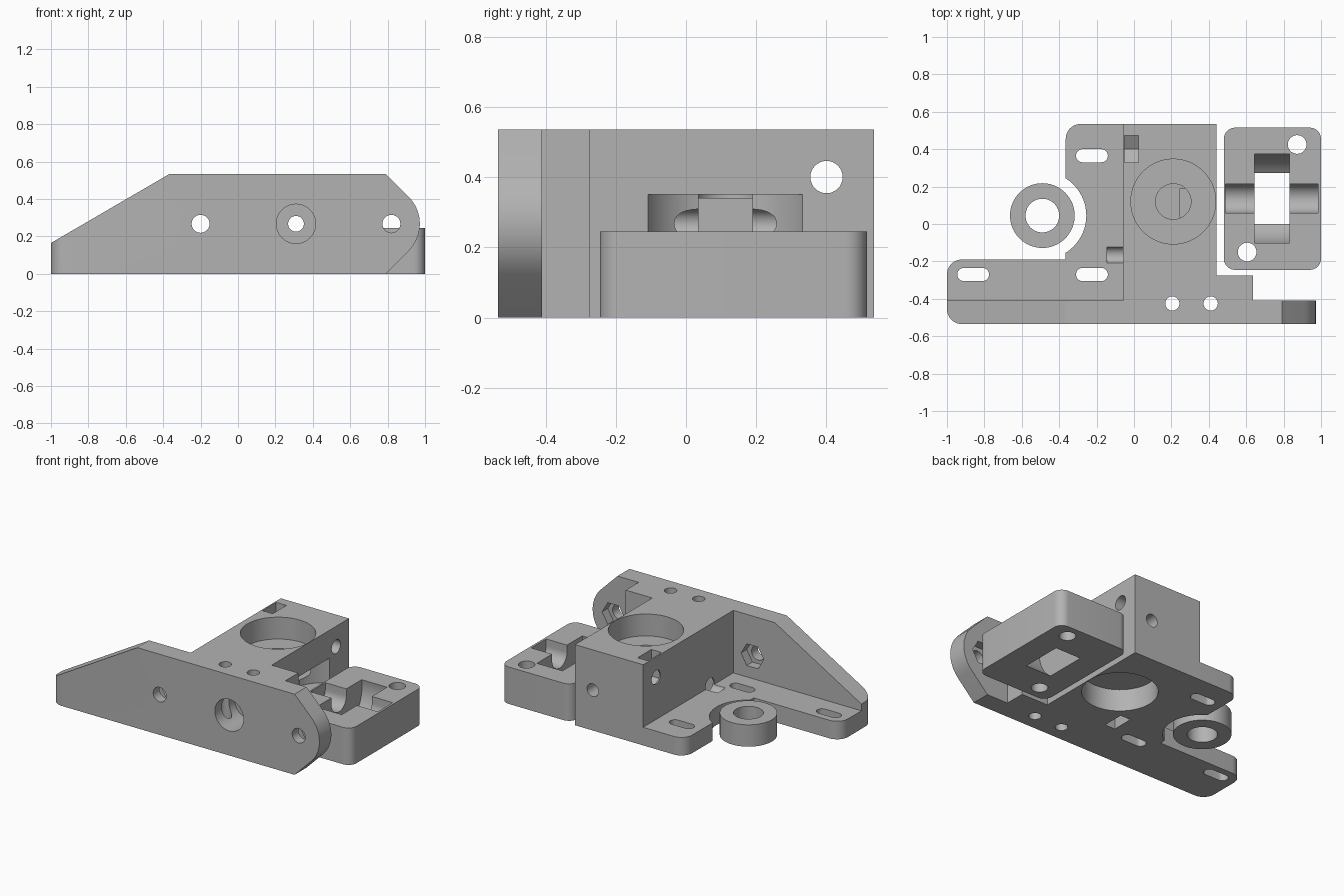
import bpy, bmesh, math
from mathutils import Vector

if "Cube" in bpy.data.objects:
    bpy.data.objects.remove(bpy.data.objects["Cube"], do_unlink=True)

# One plain grey for every part
grey = bpy.data.materials.new("plain_grey")
grey.use_nodes = True
grey.diffuse_color = (0.45, 0.45, 0.45, 1)
grey.node_tree.nodes["Principled BSDF"].inputs["Base Color"].default_value = grey.diffuse_color


def outline(points, steps=10):
    """Closed outline from (u, v) or (u, v, fillet radius) corners."""
    result = []
    for i, corner in enumerate(points):
        p = Vector(corner[:2])
        if len(corner) == 2:
            result.append(p)
            continue
        a = (Vector(points[i - 1][:2]) - p).normalized()
        b = (Vector(points[(i + 1) % len(points)][:2]) - p).normalized()
        half = a.angle(b) / 2
        r = corner[2]
        centre = p + (a + b).normalized() * r / math.sin(half)
        start = p + a * r / math.tan(half) - centre
        end = p + b * r / math.tan(half) - centre
        sweep = math.atan2(start.x * end.y - start.y * end.x, start.dot(end))
        for k in range(steps + 1):
            t = sweep * k / steps
            c, s = math.cos(t), math.sin(t)
            result.append(centre + Vector((start.x * c - start.y * s, start.x * s + start.y * c)))
    return result


def prism(name, points, axis, lo, hi):
    """Extrude a 2D outline along an axis between lo and hi."""
    place = {"x": lambda u, v, w: (w, u, v),
             "y": lambda u, v, w: (u, w, v),
             "z": lambda u, v, w: (u, v, w)}[axis]
    bm = bmesh.new()
    low, high = ([bm.verts.new(place(p[0], p[1], w)) for p in points] for w in (lo, hi))
    bm.faces.new(low)
    bm.faces.new(high)
    for i in range(len(points)):
        j = (i + 1) % len(points)
        bm.faces.new((low[i], low[j], high[j], high[i]))
    bmesh.ops.recalc_face_normals(bm, faces=bm.faces)
    mesh = bpy.data.meshes.new(name)
    bm.to_mesh(mesh)
    bm.free()
    mesh.materials.append(grey)
    ob = bpy.data.objects.new(name, mesh)
    bpy.context.collection.objects.link(ob)
    return ob


def rod(u, v, r, axis, lo, hi, sides=48, turn=0):
    ring = [(u + r * math.cos(turn + math.tau * k / sides),
             v + r * math.sin(turn + math.tau * k / sides)) for k in range(sides)]
    return prism("rod", ring, axis, lo, hi)


def rect(u0, u1, v0, v1, r=None):
    pts = [(u0, v0), (u1, v0), (u1, v1), (u0, v1)]
    return outline([p + (r,) for p in pts]) if r else pts


def combine(target, tools, operation):
    """Apply booleans in turn, then remove the helper solids."""
    for tool in tools:
        tool.hide_render = True
        mod = target.modifiers.new("shape", "BOOLEAN")
        mod.operation, mod.solver, mod.object = operation, "EXACT", tool
    graph = bpy.context.evaluated_depsgraph_get()
    mesh = bpy.data.meshes.new_from_object(target.evaluated_get(graph))
    target.modifiers.clear()
    target.data = mesh
    for tool in tools:
        bpy.data.objects.remove(tool, do_unlink=True)


TOP, MID, BACK, FRONT = 0.535, 0.2675, 0.535, -0.535

# Front wall with sloped left end, rounded right end
wall = prism("wall", outline([(-1, 0), (0.79, 0), (1.0575, MID, 0.205), (0.79, TOP),
                              (-0.365, TOP), (-1, 0.165)]), "y", FRONT, -0.41)
corner = prism("corner", outline([(-1, FRONT, 0.08), (1.1, FRONT), (1.1, -0.3), (-1, -0.3)]),
               "z", -0.1, 0.7)
combine(wall, [corner], "INTERSECT")

# Base plate and tall block
plate = prism("plate", outline([(-1, FRONT, 0.08), (0.2, FRONT), (0.2, BACK),
                                (-0.365, BACK, 0.08), (-0.365, -0.19), (-1, -0.19, 0.08)]),
              "z", 0, 0.12)
body = prism("bracket_body", [(-0.06, -0.45), (0.635, -0.45), (0.635, -0.275), (0.44, -0.275),
                              (0.44, BACK), (-0.06, BACK)], "z", 0, TOP)
combine(body, [plate, wall], "UNION")

# Plate clearance and mounting slots
cuts = [rod(-0.49, 0.045, 0.235, "z", -0.1, 0.3, 64)]
for x, y in ((-0.225, 0.365), (-0.225, -0.27), (-0.86, -0.27)):
    cuts.append(prism("slot", rect(x - 0.085, x + 0.085, y - 0.035, y + 0.035, 0.0345), "z", -0.1, 0.3))

# Bearing seats above and below, with a shallow shaft recess
cuts += [rod(0.21, 0.12, 0.227, "z", 0.39, 0.7, 64),
         rod(0.21, 0.12, 0.227, "z", -0.1, 0.145, 64),
         rod(0.21, 0.12, 0.095, "z", 0.34, 0.45)]

# Roller pocket in the right side of the block
cuts += [rod(0.55, 0.112, 0.246, "z", 0.185, 0.35, 64),
         prism("pocket", rect(0.245, 0.5, 0.035, 0.19), "z", 0.185, 0.35)]

# Long feed hole with front counterbore, and its two vertical pin holes
cuts += [rod(0.31, MID, 0.042, "y", -0.7, 0.7), rod(0.31, MID, 0.105, "y", -0.7, -0.33)]
cuts += [rod(x, -0.425, 0.038, "z", -0.1, 0.7, 24) for x in (0.205, 0.41)]

# Wall bolt holes with hexagonal nut recesses behind
for x in (-0.2, 0.82):
    cuts += [rod(x, MID, 0.048, "y", -0.7, -0.3, 32),
             rod(x, MID, 0.083, "y", -0.47, -0.3, 6)]

# Cross bolt holes with nut traps opening to the top and the bottom
for y, z, mouth in ((0.4, 0.4, 0.7), (-0.165, 0.135, -0.1)):
    cuts += [rod(y, z, 0.046, "x", -0.145, 0.5, 32),
             rod(y, z, 0.083, "x", -0.05, 0.025, 6, math.pi / 6),
             prism("trap", rect(y - 0.0719, y + 0.0719, min(z, mouth), max(z, mouth)),
                   "x", -0.05, 0.025)]
combine(body, cuts, "DIFFERENCE")

# Idler block with roller window, axle groove and bolt holes
idler = prism("idler_block", outline([(0.48, -0.245, 0.06), (1, -0.245, 0.06),
                                      (1, 0.515, 0.06), (0.48, 0.515, 0.06)]), "z", 0, 0.245)
combine(idler, [rod(0.137, 0.2, 0.242, "x", 0.645, 0.832, 64),
                rod(0.137, 0.2, 0.078, "x", 0.49, 0.985),
                prism("groove", rect(0.059, 0.215, 0.2, 0.4), "x", 0.49, 0.985),
                rod(0.872, 0.425, 0.05, "z", -0.1, 0.4, 32),
                rod(0.605, -0.15, 0.05, "z", -0.1, 0.4, 32)], "DIFFERENCE")

# Loose spacer ring
spacer = rod(-0.49, 0.045, 0.173, "z", 0, 0.145, 64)
spacer.name = "spacer_ring"
combine(spacer, [rod(-0.49, 0.045, 0.09, "z", -0.1, 0.4)], "DIFFERENCE")

# Smooth curved walls, keep machined edges crisp
for ob in (body, idler, spacer):
    bpy.ops.object.select_all(action="DESELECT")
    ob.select_set(True)
    bpy.context.view_layer.objects.active = ob
    bpy.ops.object.shade_smooth_by_angle(angle=math.radians(30))
